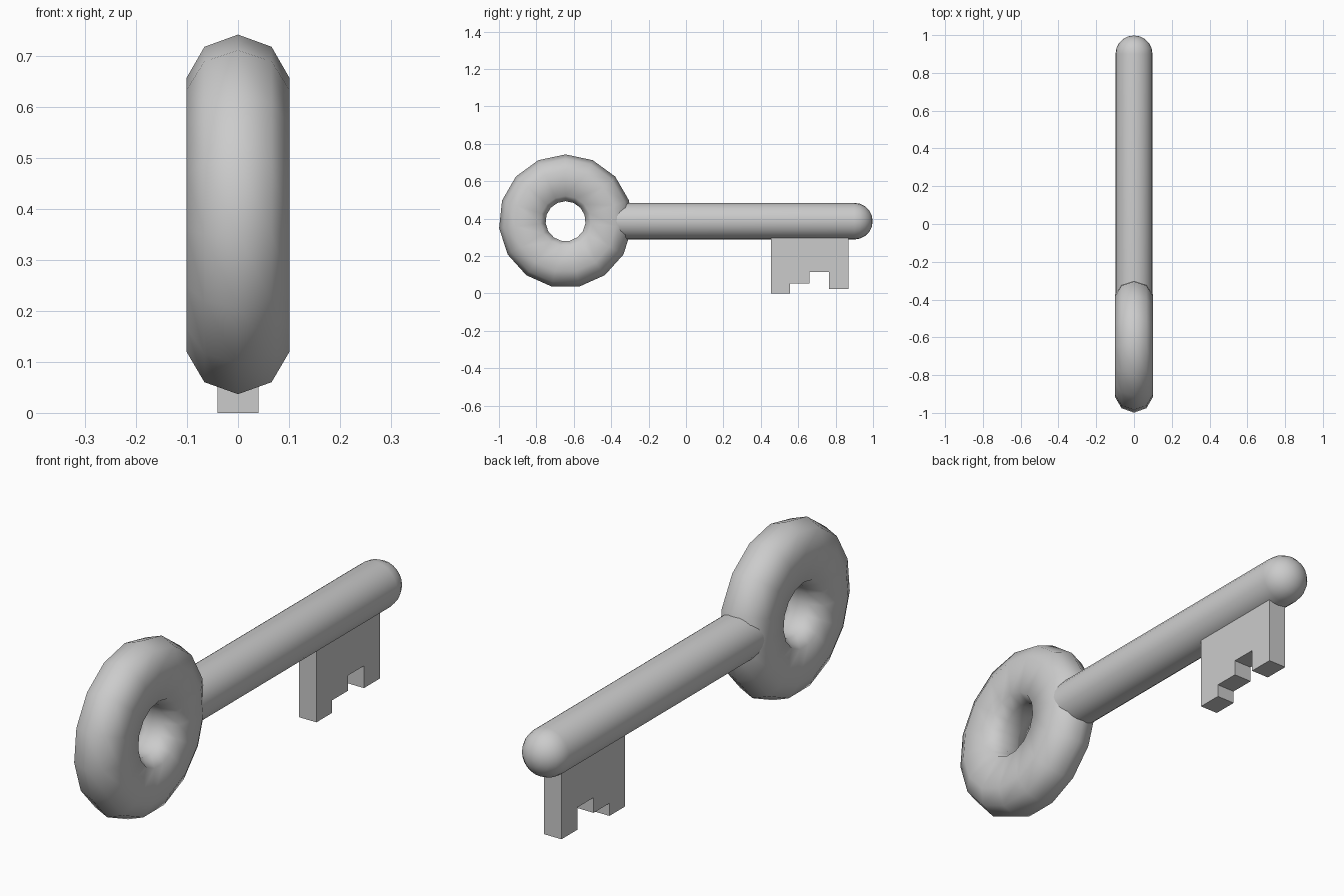
import bpy, bmesh
from math import sin, cos, pi, radians

if "Cube" in bpy.data.objects:
    bpy.data.objects.remove(bpy.data.objects["Cube"])

ZC = 0.386  # height of the shaft and ring axis


def make_object(name, bm, smooth_angle=None):
    bmesh.ops.recalc_face_normals(bm, faces=bm.faces[:])
    mesh = bpy.data.meshes.new(name)
    bm.to_mesh(mesh)
    bm.free()
    obj = bpy.data.objects.new(name, mesh)
    bpy.context.collection.objects.link(obj)
    if smooth_angle:
        bpy.ops.object.select_all(action='DESELECT')
        obj.select_set(True)
        bpy.context.view_layer.objects.active = obj
        bpy.ops.object.shade_smooth_by_angle(angle=radians(smooth_angle))
    return obj


def bridge(bm, a, b):
    n = len(a)
    for i in range(n):
        j = (i + 1) % n
        bm.faces.new((a[i], a[j], b[j], b[i]))


# Ring handle: nine-sided section (radius, x) swept round in 15 steps
half = [(0.333, 0.066), (0.272, 0.101), (0.135, 0.089), (0.107, 0.035)]
section = [(0.357, 0)] + half + [(r, -x) for r, x in reversed(half)]
bm = bmesh.new()
loops = []
for k in range(15):
    a = pi / 2 + 2 * pi * k / 15
    loops.append([bm.verts.new((x, -0.644 + r * cos(a), ZC + r * sin(a)))
                  for r, x in section])
for k in range(15):
    bridge(bm, loops[k], loops[(k + 1) % 15])
make_object("ring_handle", bm, 65)

# Shaft: round bar with a domed tip
R, SIDES, STEPS = 0.098, 24, 5
profile = [(-0.385, R)]
for i in range(STEPS):
    t = pi / 2 * i / STEPS
    profile.append((0.9 + 0.098 * sin(t), R * cos(t)))
bm = bmesh.new()
loops = [[bm.verts.new((r * cos(2 * pi * i / SIDES), y,
                        ZC + r * sin(2 * pi * i / SIDES)))
          for i in range(SIDES)] for y, r in profile]
for a, b in zip(loops, loops[1:]):
    bridge(bm, a, b)
bm.faces.new(loops[0])
tip = bm.verts.new((0, 0.998, ZC))
for i in range(SIDES):
    bm.faces.new((loops[-1][i], loops[-1][(i + 1) % SIDES], tip))
make_object("shaft", bm, 40)

# Key bit: stepped plate hanging under the shaft
outline = [(0.455, 0.35), (0.455, 0), (0.557, 0), (0.557, 0.052),
           (0.66, 0.052), (0.66, 0.115), (0.765, 0.115), (0.765, 0.023),
           (0.87, 0.023), (0.87, 0.35)]
bm = bmesh.new()
left, right = [[bm.verts.new((x, y, z)) for y, z in outline]
               for x in (-0.04, 0.04)]
bm.faces.new(left)
bm.faces.new(right)
bridge(bm, left, right)
make_object("key_bit", bm)
